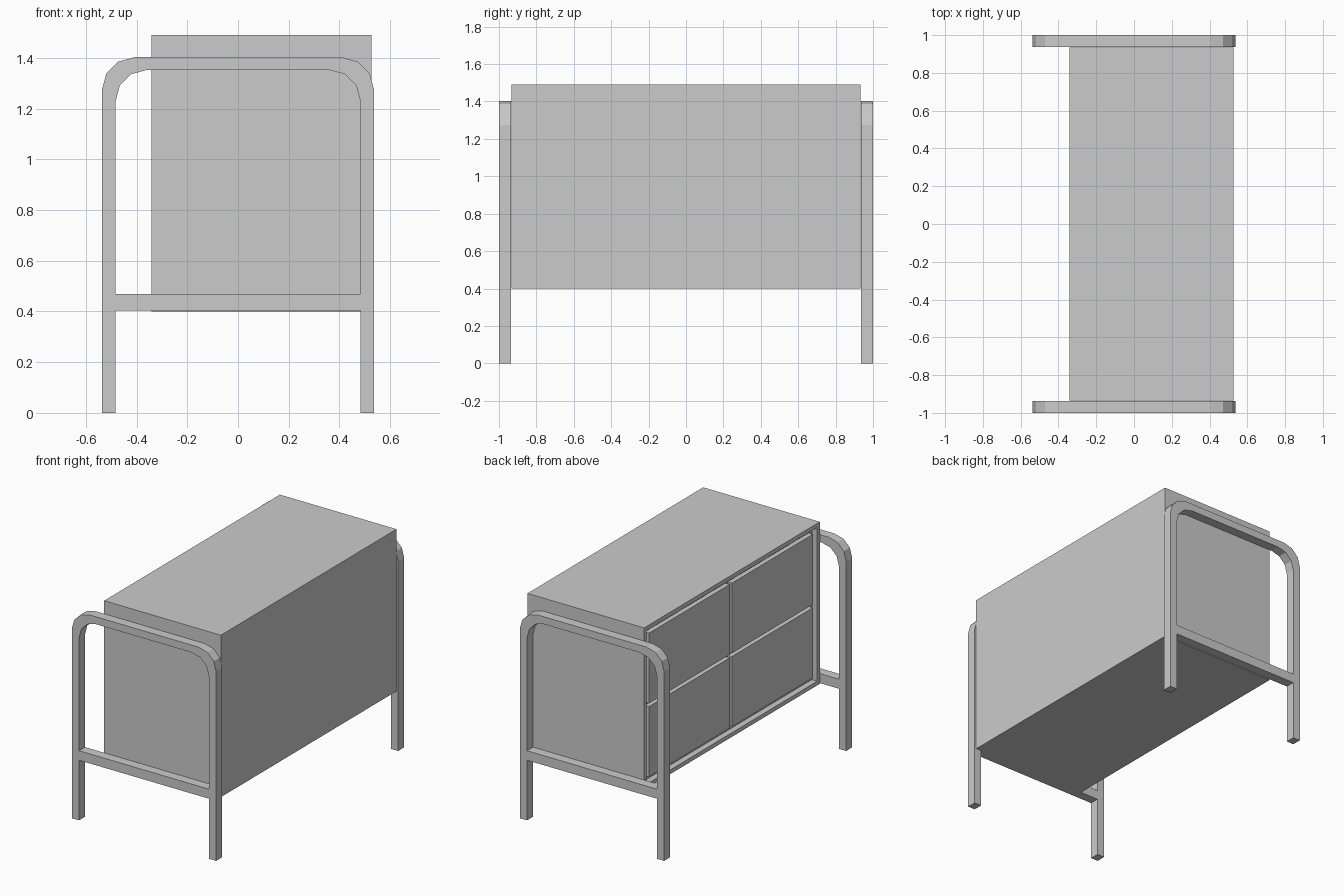
import bpy, bmesh
from math import cos, sin, pi

if "Cube" in bpy.data.objects:
    bpy.data.objects.remove(bpy.data.objects["Cube"])


def finish(bm, name):
    bmesh.ops.recalc_face_normals(bm, faces=bm.faces)
    mesh = bpy.data.meshes.new(name)
    bm.to_mesh(mesh)
    bm.free()
    obj = bpy.data.objects.new(name, mesh)
    bpy.context.collection.objects.link(obj)
    return obj


def box_bm(lo, hi):
    bm = bmesh.new()
    bmesh.ops.create_cube(bm, size=1)
    for v in bm.verts:
        v.co = [(a + b) / 2 + c * (b - a) for a, b, c in zip(lo, hi, v.co)]
    return bm


def arch(half_width, top, radius, segments=3):
    """Left-to-right outline of a rounded arch standing on z = 0."""
    arc = [(radius * cos(i * pi / 2 / segments), radius * sin(i * pi / 2 / segments))
           for i in range(segments + 1)]
    cx, cz = half_width - radius, top - radius
    right = [(half_width, 0)] + [(cx + x, cz + z) for x, z in arc]
    return [(-x, z) for x, z in right] + right[::-1]


def side_frame(y0, y1, name):
    bm = bmesh.new()
    outer = [bm.verts.new((x, y0, z)) for x, z in arch(0.537, 1.403, 0.13)]
    inner = [bm.verts.new((x, y0, z)) for x, z in arch(0.483, 1.353, 0.125)]
    for i in range(len(outer) - 1):
        bm.faces.new((outer[i], outer[i + 1], inner[i + 1], inner[i]))
    geom = bmesh.ops.extrude_face_region(bm, geom=bm.faces[:])["geom"]
    moved = [g for g in geom if isinstance(g, bmesh.types.BMVert)]
    bmesh.ops.translate(bm, verts=moved, vec=(0, y1 - y0, 0))
    finish(bm, name)


# Bent leg frames with a cross rail at each end
for name, y0, y1 in (("front", -1.0, -0.936), ("back", 0.936, 1.0)):
    side_frame(y0, y1, name + "_leg_frame")
    finish(box_bm((-0.483, y0, 0.404), (0.483, y1, 0.468)), name + "_cross_rail")

# Cabinet body with a recess on the -x side
X0, Y, Z0, Z1 = -0.342, 0.934, 0.4, 1.49
RIM, DEPTH, GAP = 0.04, 0.04, 0.022
bm = box_bm((X0, -Y, Z0), (0.526, Y, Z1))
bm.normal_update()
face = min(bm.faces, key=lambda f: f.calc_center_median().x)
bmesh.ops.inset_region(bm, faces=[face], thickness=RIM)
geom = bmesh.ops.extrude_face_region(bm, geom=[face])["geom"]
bmesh.ops.translate(bm, verts=[g for g in geom if isinstance(g, bmesh.types.BMVert)],
                    vec=(DEPTH, 0, 0))
if face.is_valid:
    bmesh.ops.delete(bm, geom=[face], context='FACES_ONLY')
finish(bm, "cabinet_body")

# Four drawer fronts separated by narrow gaps
mid = (Z0 + Z1) / 2
half_z = (Z1 - Z0) / 2
for row, sz in (("lower", -1), ("upper", 1)):
    for col, sy in (("front", -1), ("back", 1)):
        ys = sorted((sy * GAP / 2, sy * (Y - RIM - GAP)))
        zs = sorted((mid + sz * GAP / 2, mid + sz * (half_z - RIM - GAP)))
        finish(box_bm((X0 + 0.008, ys[0], zs[0]), (X0 + DEPTH, ys[1], zs[1])),
               f"{row}_{col}_drawer")
